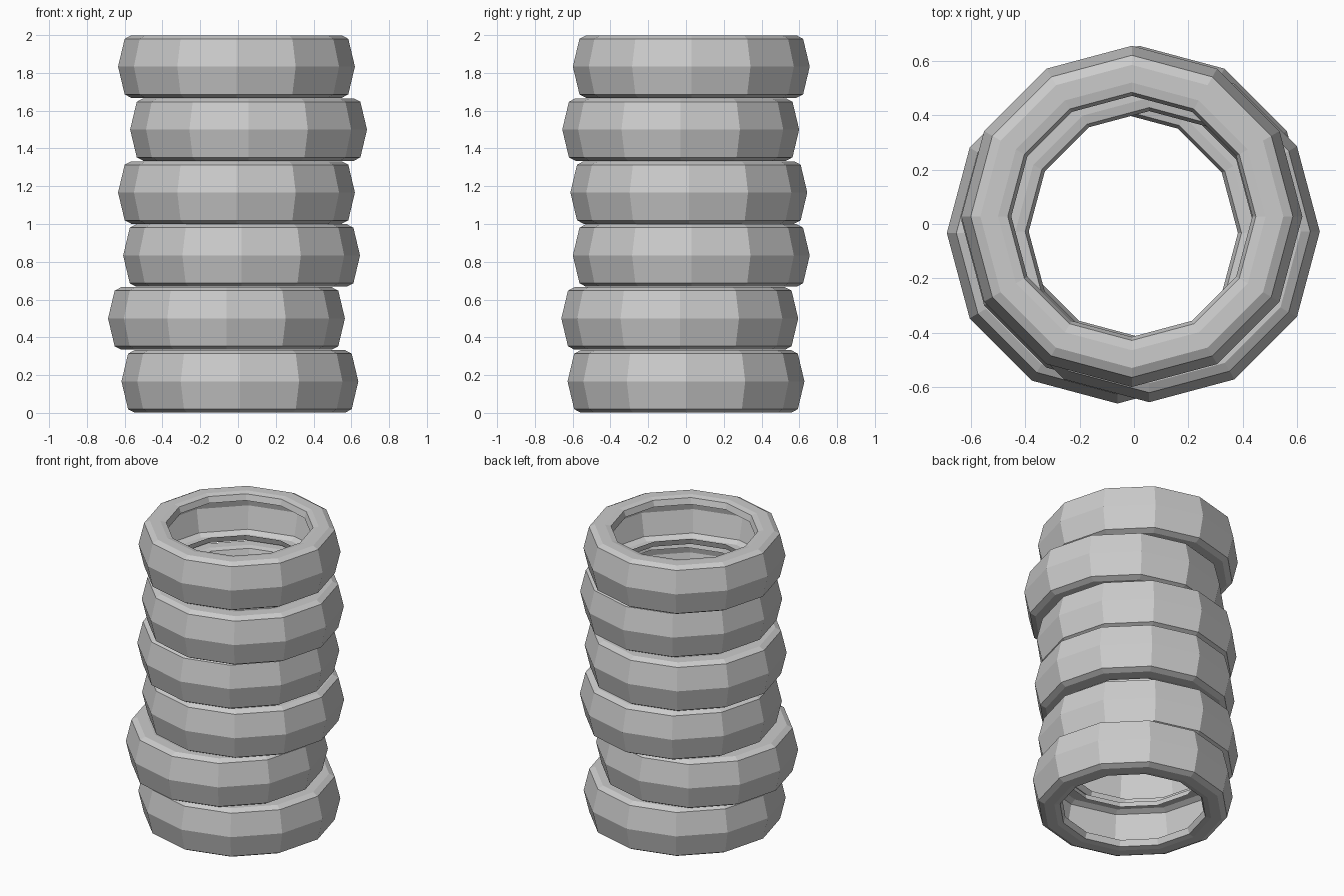
import bpy, bmesh, math

if "Cube" in bpy.data.objects:
    bpy.data.objects.remove(bpy.data.objects["Cube"])

SIDES = 12
H = 2 / 6  # height of one tyre

# upper half of the hollow tyre section: (radius, height above tyre middle)
UPPER = [(0.627, 0.0), (0.592, 0.147), (0.557, 0.1655), (0.492, 0.1655),
         (0.456, 0.158), (0.443, 0.118)]
# full section, from lower inner lip round the tread to the upper inner lip
SECTION = [(r, -z) for r, z in reversed(UPPER[1:])] + UPPER


def tyre(name, x, y, z):
    bm = bmesh.new()
    rings = []
    for r, h in SECTION:
        rings.append([bm.verts.new((r * math.cos(i * math.tau / SIDES),
                                    r * math.sin(i * math.tau / SIDES), h))
                      for i in range(SIDES)])
    for low, high in zip(rings, rings[1:]):
        for i in range(SIDES):
            j = (i + 1) % SIDES
            bm.faces.new((low[i], low[j], high[j], high[i]))
    mesh = bpy.data.meshes.new(name)
    bm.to_mesh(mesh)
    bm.free()
    ob = bpy.data.objects.new(name, mesh)
    ob.location = (x, y, z)
    bpy.context.collection.objects.link(ob)


# loosely stacked tyres, bottom to top
OFFSETS = [(0.01, 0.0), (-0.061, -0.033), (0.019, 0.028),
           (-0.008, 0.015), (0.056, -0.028), (-0.008, 0.028)]
for n, (x, y) in enumerate(OFFSETS):
    tyre(f"tyre_{n + 1}", x, y, (n + 0.5) * H)
